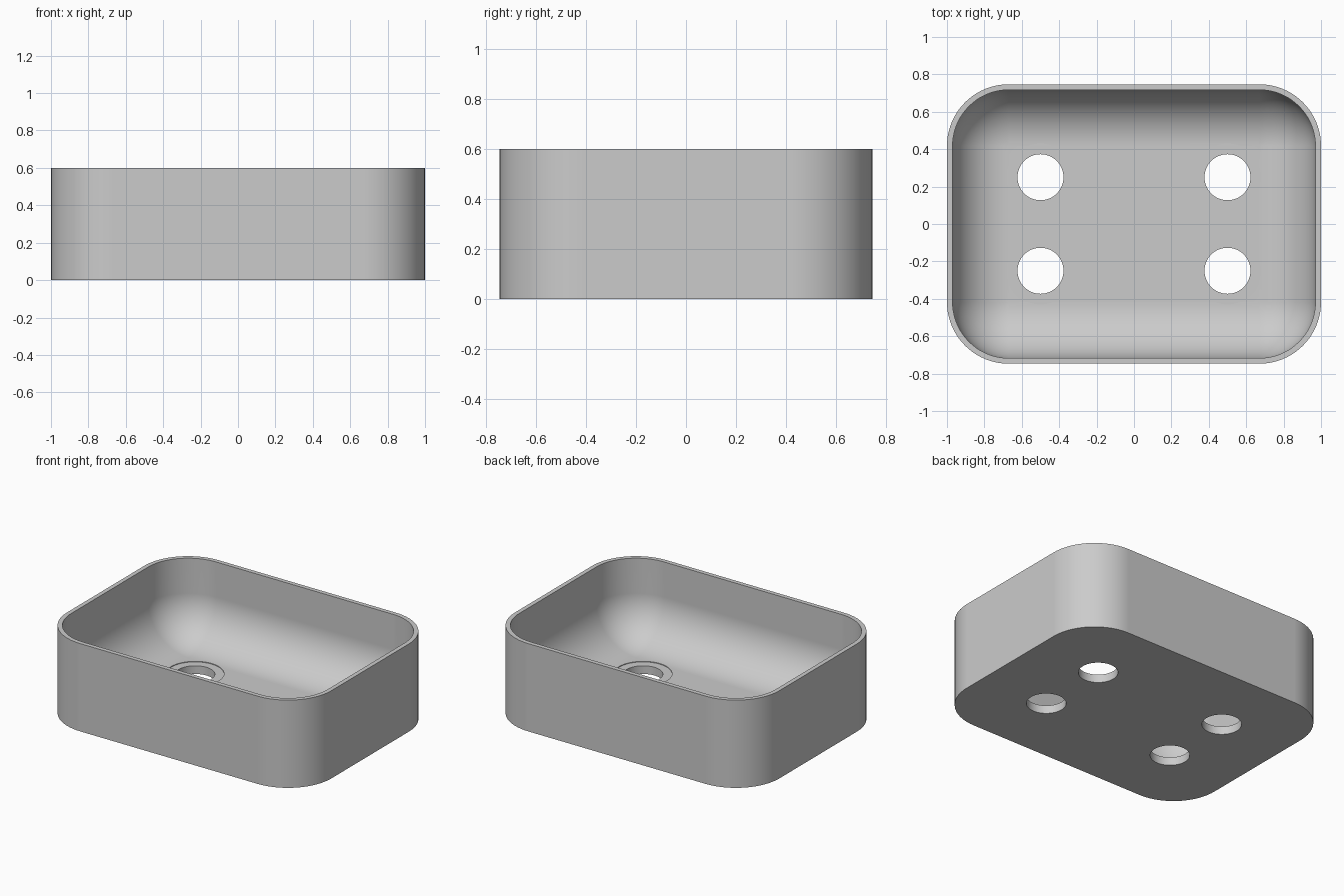
import bpy, bmesh, math

cube = bpy.data.objects.get("Cube")
if cube:
    bpy.data.objects.remove(cube, do_unlink=True)

HX, HY, HEIGHT = 1.0, 0.747, 0.6
CORNER, WALL, FLOOR = 0.33, 0.03, 0.06
FILLET = CORNER - WALL
STEPS = 20

grey = bpy.data.materials.new("light grey")
grey.use_nodes = True
grey.diffuse_color = (0.6, 0.6, 0.6, 1)
grey.node_tree.nodes["Principled BSDF"].inputs["Base Color"].default_value = (0.6, 0.6, 0.6, 1)


def make_object(name, bm):
    bmesh.ops.remove_doubles(bm, verts=bm.verts, dist=1e-5)
    bmesh.ops.recalc_face_normals(bm, faces=bm.faces)
    mesh = bpy.data.meshes.new(name)
    bm.to_mesh(mesh)
    bm.free()
    mesh.materials.append(grey)
    obj = bpy.data.objects.new(name, mesh)
    bpy.context.collection.objects.link(obj)
    return obj


def rounded_ring(bm, inset, z):
    """Rounded rectangle loop, inset from the outer wall."""
    r = CORNER - inset
    ring = []
    for quarter, (sx, sy) in enumerate([(1, 1), (-1, 1), (-1, -1), (1, -1)]):
        for i in range(STEPS + 1):
            a = math.pi / 2 * (quarter + i / STEPS)
            ring.append(bm.verts.new((sx * (HX - CORNER) + r * math.cos(a),
                                      sy * (HY - CORNER) + r * math.sin(a), z)))
    return ring


def circle_ring(bm, x, y, r, z, n=64):
    return [bm.verts.new((x + r * math.cos(math.tau * i / n),
                          y + r * math.sin(math.tau * i / n), z)) for i in range(n)]


def skin(bm, rings):
    for a, b in zip(rings, rings[1:]):
        for i in range(len(a)):
            j = (i + 1) % len(a)
            bm.faces.new((a[i], a[j], b[j], b[i]))


# Tray shell: outer wall, rim, inner wall and rounded transition to the floor
bm = bmesh.new()
profile = [(0, 0), (0, HEIGHT), (WALL, HEIGHT)]
for k in range(STEPS + 1):
    t = math.pi / 2 * k / STEPS
    profile.append((WALL + FILLET * (1 - math.cos(t)), FLOOR + FILLET * (1 - math.sin(t))))
# The last loop shrinks to a plain rectangle
rings = [rounded_ring(bm, inset, z) for inset, z in profile]
skin(bm, rings)
bm.faces.new(rings[0])
bm.faces.new(rings[-1][::STEPS + 1])
tray = make_object("tray", bm)

# Four drain holes, each with a very shallow seat around it
bm = bmesh.new()
for x in (-0.5, 0.5):
    for y in (-0.25, 0.25):
        steps = [(0.123, -0.1), (0.123, FLOOR - 0.004), (0.18, FLOOR - 0.004), (0.18, 0.2)]
        loops = [circle_ring(bm, x, y, r, z) for r, z in steps]
        skin(bm, loops)
        bm.faces.new(loops[0])
        bm.faces.new(loops[-1])
cutter = make_object("hole_cutter", bm)
cutter.hide_render = True

cut = tray.modifiers.new("holes", "BOOLEAN")
cut.operation = "DIFFERENCE"
cut.solver = "EXACT"
cut.object = cutter

bpy.ops.object.select_all(action="DESELECT")
tray.select_set(True)
bpy.context.view_layer.objects.active = tray
bpy.ops.object.modifier_apply(modifier=cut.name)
bpy.data.objects.remove(cutter, do_unlink=True)

# Smooth curves with crisp rims and flat floor
bpy.ops.object.shade_smooth_by_angle(angle=math.radians(30))
weighted = tray.modifiers.new("even shading", "WEIGHTED_NORMAL")
weighted.keep_sharp = True
